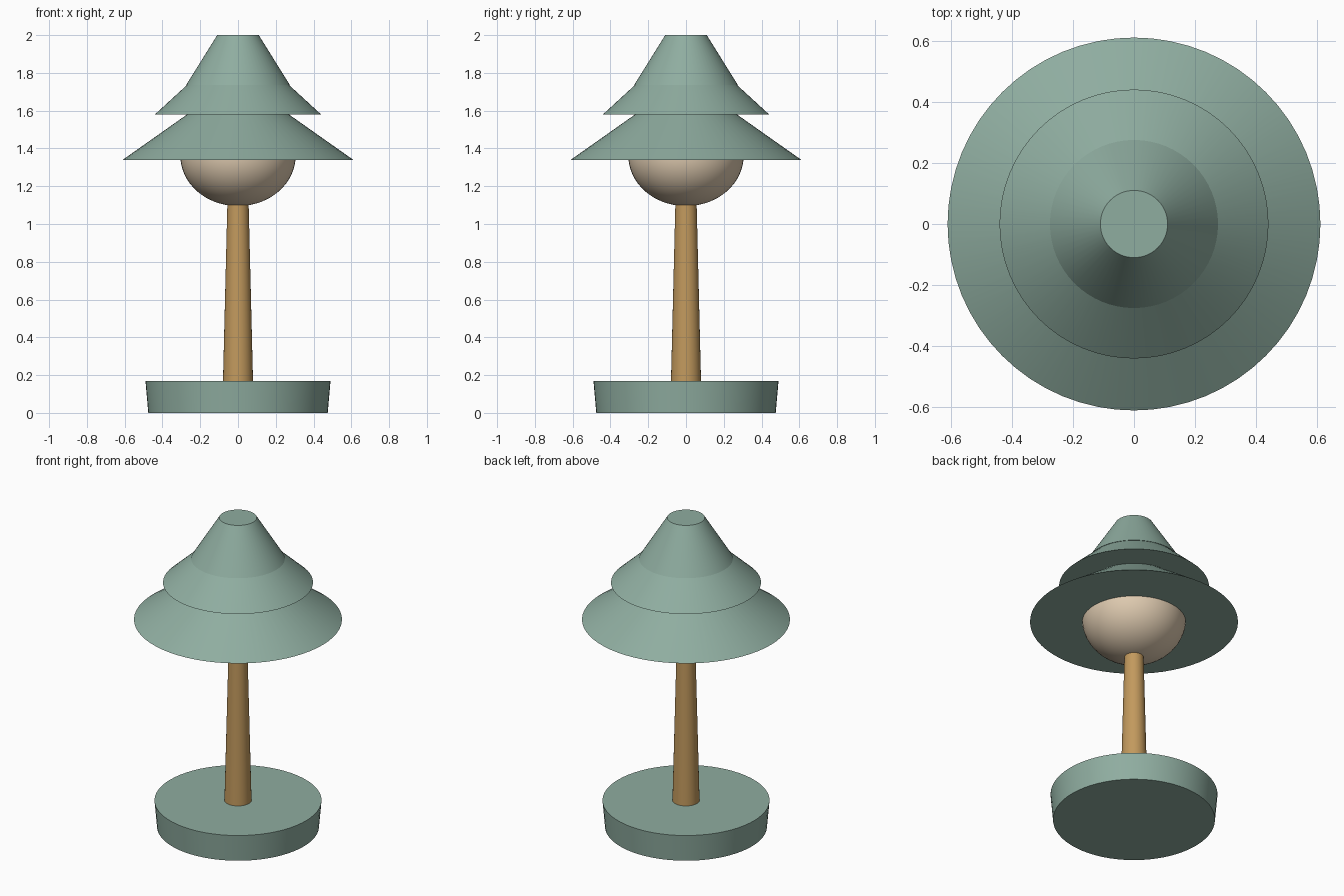
import bpy
import math

cube = bpy.data.objects.get("Cube")
if cube:
    bpy.data.objects.remove(cube, do_unlink=True)


def make_material(name, rgb):
    mat = bpy.data.materials.new(name)
    mat.use_nodes = True
    color = (*rgb, 1.0)
    mat.diffuse_color = color
    mat.node_tree.nodes["Principled BSDF"].inputs["Base Color"].default_value = color
    return mat


def finish(name, mat):
    obj = bpy.context.object
    obj.name = name
    obj.data.materials.append(mat)
    bpy.ops.object.shade_smooth_by_angle(angle=math.radians(30))
    return obj


def frustum(name, bottom, top, r_bottom, r_top, mat, sides=64):
    """Closed, straight-sided cone section between two heights."""
    bpy.ops.mesh.primitive_cone_add(
        vertices=sides, radius1=r_bottom, radius2=r_top,
        depth=top - bottom, location=(0, 0, (top + bottom) / 2))
    return finish(name, mat)


green = make_material("sage green", (0.275, 0.418, 0.352))
wood = make_material("warm wood", (0.54, 0.32, 0.11))
cream = make_material("cream glass", (0.73, 0.59, 0.43))

# Base and tapered stem
frustum("base", 0.0, 0.17, 0.475, 0.49, green)
frustum("stem", 0.15, 1.2, 0.08, 0.054, wood, sides=32)

# Flattened globe, half hidden by the shade
bpy.ops.mesh.primitive_uv_sphere_add(
    segments=48, ring_count=32, radius=1, location=(0, 0, 1.36))
bpy.context.object.scale = (0.305, 0.305, 0.265)
bpy.ops.object.transform_apply(location=False, rotation=False, scale=True)
finish("globe", cream)

# Three stacked shade tiers
frustum("lower_shade", 1.34, 1.62, 0.61, 0.213, green)
frustum("middle_shade", 1.58, 1.75, 0.44, 0.255, green)
frustum("upper_shade", 1.735, 2.0, 0.275, 0.11, green)
